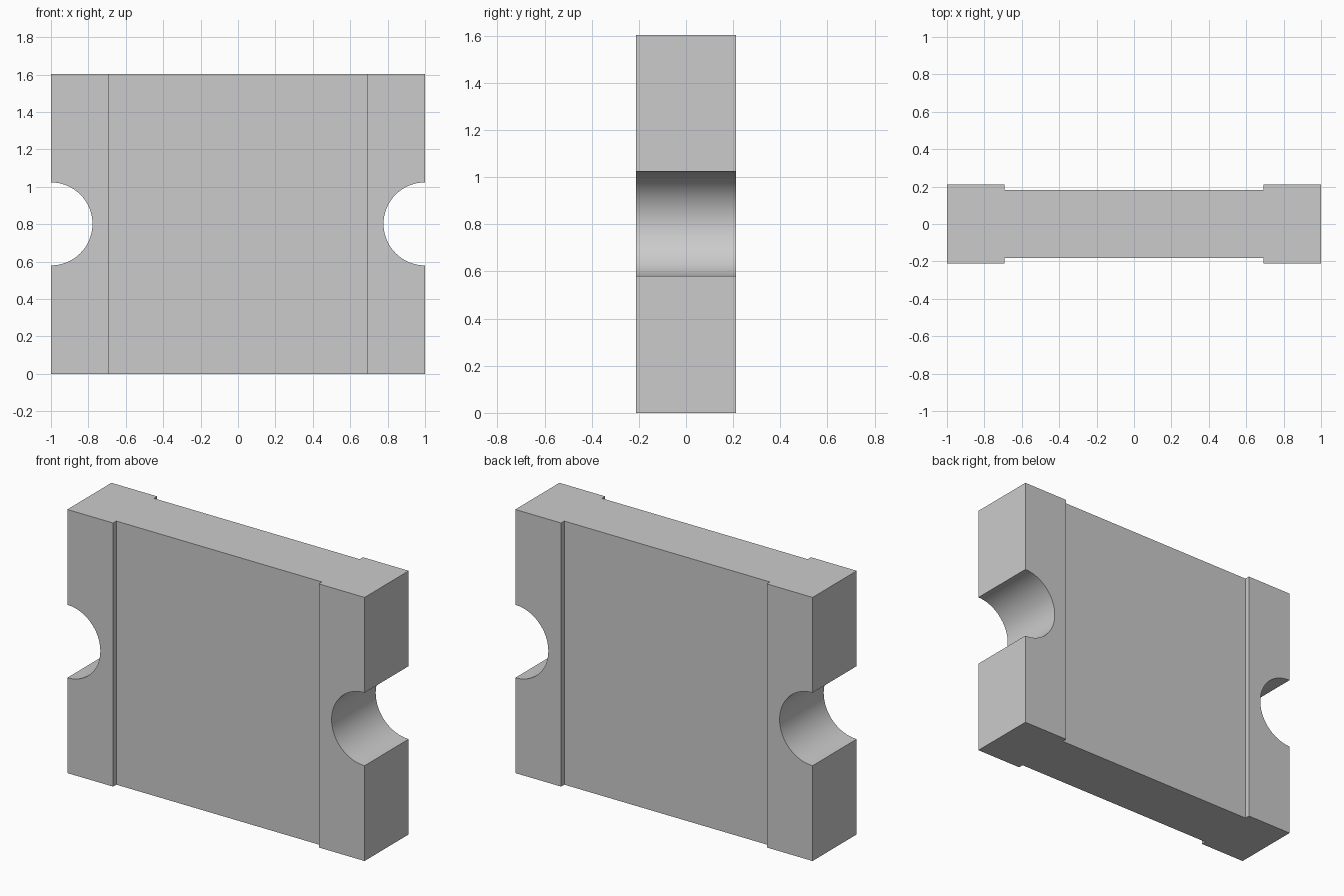
import bpy
import bmesh
from math import radians

cube = bpy.data.objects.get("Cube")
if cube:
    bpy.data.objects.remove(cube, do_unlink=True)

HALF_LENGTH, HALF_DEPTH, HEIGHT = 1.0, 0.212, 1.603
INNER_X, INNER_Y = 0.692, 0.181
NOTCH_RADIUS = 0.222

grey = bpy.data.materials.new("plain grey")
grey.use_nodes = True
colour = (0.6, 0.6, 0.6, 1)
grey.diffuse_color = colour
grey.node_tree.nodes["Principled BSDF"].inputs["Base Color"].default_value = colour

# Plate with thicker end pads: one quarter of the outline, mirrored around
quarter = [(HALF_LENGTH, HALF_DEPTH), (INNER_X, HALF_DEPTH), (INNER_X, INNER_Y)]
half = quarter + [(-x, y) for x, y in reversed(quarter)]
outline = half + [(x, -y) for x, y in reversed(half)]

bm = bmesh.new()
base = bm.faces.new([bm.verts.new((x, y, 0)) for x, y in outline])
grown = bmesh.ops.extrude_face_region(bm, geom=[base])
top_verts = [v for v in grown["geom"] if isinstance(v, bmesh.types.BMVert)]
bmesh.ops.translate(bm, verts=top_verts, vec=(0, 0, HEIGHT))
bmesh.ops.recalc_face_normals(bm, faces=bm.faces)
mesh = bpy.data.meshes.new("chip_body")
bm.to_mesh(mesh)
bm.free()
body = bpy.data.objects.new("chip_body", mesh)
bpy.context.collection.objects.link(body)
mesh.materials.append(grey)

# Round notch through the middle of each end
for side in (-1, 1):
    bpy.ops.mesh.primitive_cylinder_add(
        vertices=64, radius=NOTCH_RADIUS, depth=1,
        location=(side * HALF_LENGTH, 0, HEIGHT / 2), rotation=(radians(90), 0, 0))
    cutter = bpy.context.object
    cutter.name = "notch_cutter"
    cutter.hide_render = True
    cutter.data.materials.append(grey)
    cut = body.modifiers.new("notch", "BOOLEAN")
    cut.operation = "DIFFERENCE"
    cut.solver = "EXACT"
    cut.object = cutter
    bpy.context.view_layer.objects.active = body
    bpy.ops.object.modifier_apply(modifier=cut.name)
    bpy.data.objects.remove(cutter, do_unlink=True)

# Smooth notch walls, sharp corners
bpy.ops.object.select_all(action="DESELECT")
body.select_set(True)
bpy.context.view_layer.objects.active = body
bpy.ops.object.shade_smooth_by_angle(angle=radians(30))
